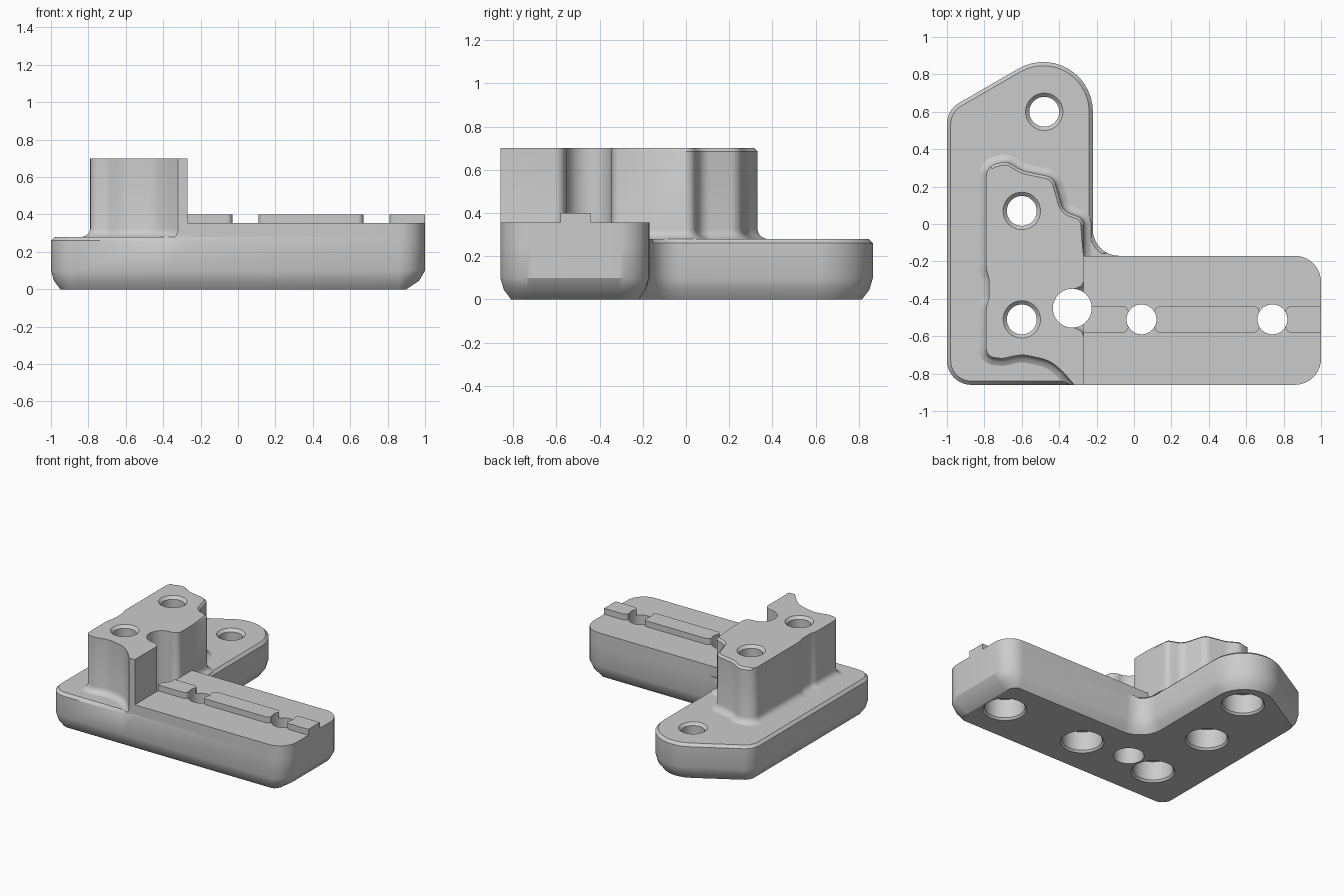
import bpy, bmesh, math
from mathutils import Vector

cube = bpy.data.objects.get("Cube")
if cube:
    bpy.data.objects.remove(cube, do_unlink=True)

gray = bpy.data.materials.new("plain_gray")
gray.use_nodes = True
gray.diffuse_color = (0.6, 0.6, 0.6, 1)
gray.node_tree.nodes["Principled BSDF"].inputs["Base Color"].default_value = gray.diffuse_color

FRONT, ARM_BACK, PLATE_TOP, ARM_TOP, TOWER_TOP = -0.86, -0.17, 0.28, 0.355, 0.70


def rounded(corners):
    """Counter-clockwise outline from corners (x, y, radius)."""
    outline = []
    count = len(corners)
    for i, (x, y, radius) in enumerate(corners):
        point = Vector((x, y))
        if radius == 0:
            outline.append(point)
            continue
        before = Vector(corners[i - 1][:2]) - point
        after = Vector(corners[(i + 1) % count][:2]) - point
        u, v = before.normalized(), after.normalized()
        half = u.angle(v) / 2
        reach = min(radius / math.tan(half), 0.48 * min(before.length, after.length))
        if radius > 0.25:
            reach = radius / math.tan(half)
        radius = reach * math.tan(half)
        centre = point + (u + v).normalized() * (radius / math.sin(half))
        start = (point + u * reach - centre).normalized()
        end = (point + v * reach - centre).normalized()
        steps = max(2, math.ceil((math.pi - 2 * half) / math.radians(9)))
        outline += [centre + start.slerp(end, k / steps) * radius for k in range(steps + 1)]
    return outline


def normals(outline):
    """Mitred outward direction at each outline point."""
    result = []
    count = len(outline)
    for i, point in enumerate(outline):
        a = (point - outline[i - 1]).normalized()
        b = (outline[(i + 1) % count] - point).normalized()
        na, nb = Vector((a.y, -a.x)), Vector((b.y, -b.x))
        result.append((na + nb) / max(0.4, 1 + na.dot(nb)))
    return result


def make_object(name, bm):
    bmesh.ops.recalc_face_normals(bm, faces=bm.faces[:])
    mesh = bpy.data.meshes.new(name)
    bm.to_mesh(mesh)
    bm.free()
    mesh.materials.append(gray)
    obj = bpy.data.objects.new(name, mesh)
    bpy.context.collection.objects.link(obj)
    return obj


def skin(bm, rings):
    """Close a stack of vertex rings into a solid."""
    for low, high in zip(rings, rings[1:]):
        for i in range(len(low)):
            bm.faces.new((low[i - 1], low[i], high[i], high[i - 1]))
    bm.faces.new(rings[0][::-1])
    bm.faces.new(rings[-1])


def everywhere(point):
    return 1


def solid(name, corners, layers):
    """Stack inset copies of an outline: layers are (inset, z, rule)."""
    bm = bmesh.new()
    outline = rounded(corners)
    rings = []
    for inset, z, rule in layers:
        ring = []
        for p, n in zip(outline, normals(outline)):
            q = p - n * inset * rule(p)
            ring.append(bm.verts.new((q.x, max(q.y, FRONT), z)))
        rings.append(ring)
    skin(bm, rings)
    return make_object(name, bm)


def lathe(bm, x, y, profile, sides=40):
    rings = []
    for r, z in profile:
        ring = []
        for k in range(sides):
            a = math.tau * k / sides
            ring.append(bm.verts.new((x + r * math.cos(a), y + r * math.sin(a), z)))
        rings.append(ring)
    skin(bm, rings)


# L-shaped base plate, wider chamfer under the arm's end
def arm_end(p):
    return 1 + max(0, (p.x - 0.86) / 0.14)


def plate_rim(p):
    return 1 if p.x < -0.3 or p.y > -0.15 else 0


parts = [solid("base_plate", [
    (-1, FRONT, 0.13), (-0.38, FRONT, 0), (-0.27, FRONT, 0),
    (1, FRONT, 0.14), (1, ARM_BACK, 0.14), (-0.22, ARM_BACK, 0.14),
    (-0.22, 1.06, 0.265), (-1, 0.61, 0.13)],
    [(0.05, 0, arm_end), (0.016, 0.045, arm_end), (0, 0.1, everywhere),
     (0, 0.26, everywhere), (0.02, PLATE_TOP, plate_rim)])]

# Raised arm
parts.append(solid("arm", [
    (-0.27, FRONT, 0), (1, FRONT, 0.14), (1, ARM_BACK, 0.14), (-0.27, ARM_BACK, 0)],
    [(0, 0.25, everywhere), (0, ARM_TOP, everywhere)]))


# Tower with wavy walls, a flared foot and a chamfered back rim
def tower_rim(p):
    return 1 if p.y > ARM_BACK and p.x > -0.77 else 0


parts.append(solid("tower", [
    (-0.32, FRONT, 0), (-0.27, FRONT, 0), (-0.27, -0.575, 0.05), (-0.33, -0.55, 0),
    (-0.33, -0.35, 0), (-0.27, -0.33, 0.05), (-0.27, ARM_BACK, 0), (-0.27, 0.03, 0.05),
    (-0.38, 0.07, 0.08), (-0.43, 0.25, 0.07), (-0.6, 0.285, 0.15), (-0.68, 0.335, 0.06),
    (-0.79, 0.31, 0.08), (-0.79, -0.24, 0.1), (-0.775, -0.29, 0.1),
    (-0.775, -0.4, 0.1), (-0.79, -0.44, 0.1), (-0.79, -0.71, 0.09),
    (-0.7, -0.72, 0.1), (-0.6, -0.695, 0.2), (-0.45, -0.73, 0.2), (-0.38, -0.79, 0.2)],
    [(-0.045, 0.27, everywhere), (-0.04, PLATE_TOP, everywhere),
     (-0.018, 0.29, everywhere), (-0.005, 0.305, everywhere),
     (0, 0.325, everywhere), (0, 0.685, everywhere),
     (0.015, TOWER_TOP, tower_rim)]))

# Rail segments along the arm
for name, x0, x1, r0, r1 in (("inner_rail", -0.27, -0.03, 0, 0.03),
                             ("middle_rail", 0.11, 0.67, 0.03, 0.03),
                             ("outer_rail", 0.81, 1, 0.03, 0)):
    parts.append(solid(name, [(x0, -0.58, r0), (x1, -0.58, r1),
                              (x1, -0.44, r1), (x0, -0.44, r0)],
                       [(0, 0.34, everywhere), (0, 0.4, everywhere)]))

# Counterbored screw holes and the plain locating hole
bm = bmesh.new()
for x, y, top, flare in ((-0.48, 0.6, PLATE_TOP, 0.02), (-0.6, 0.07, TOWER_TOP, 0.02),
                         (-0.6, -0.51, TOWER_TOP, 0.02),
                         (0.04, -0.51, ARM_TOP, 0), (0.74, -0.51, ARM_TOP, 0)):
    bore, shaft, depth = 0.14, 0.08, 0.16
    lathe(bm, x, y, [(bore + 0.02, -0.01), (bore, 0.015), (bore, depth), (shaft, depth),
                     (shaft, top - 0.02), (shaft + flare, top), (shaft + flare, top + 0.1)])
lathe(bm, -0.33, -0.45, [(0.112, -0.01), (0.104, 0.01), (0.104, 0.8)])
cutter = make_object("hole_cutter", bm)
cutter.hide_render = True

for part in parts:
    bpy.ops.object.select_all(action='DESELECT')
    part.select_set(True)
    bpy.context.view_layer.objects.active = part
    cut = part.modifiers.new("holes", 'BOOLEAN')
    cut.operation = 'DIFFERENCE'
    cut.solver = 'EXACT'
    cut.object = cutter
    bpy.ops.object.modifier_apply(modifier=cut.name)
    bpy.ops.object.shade_smooth_by_angle(angle=math.radians(30))
bpy.data.objects.remove(cutter, do_unlink=True)
